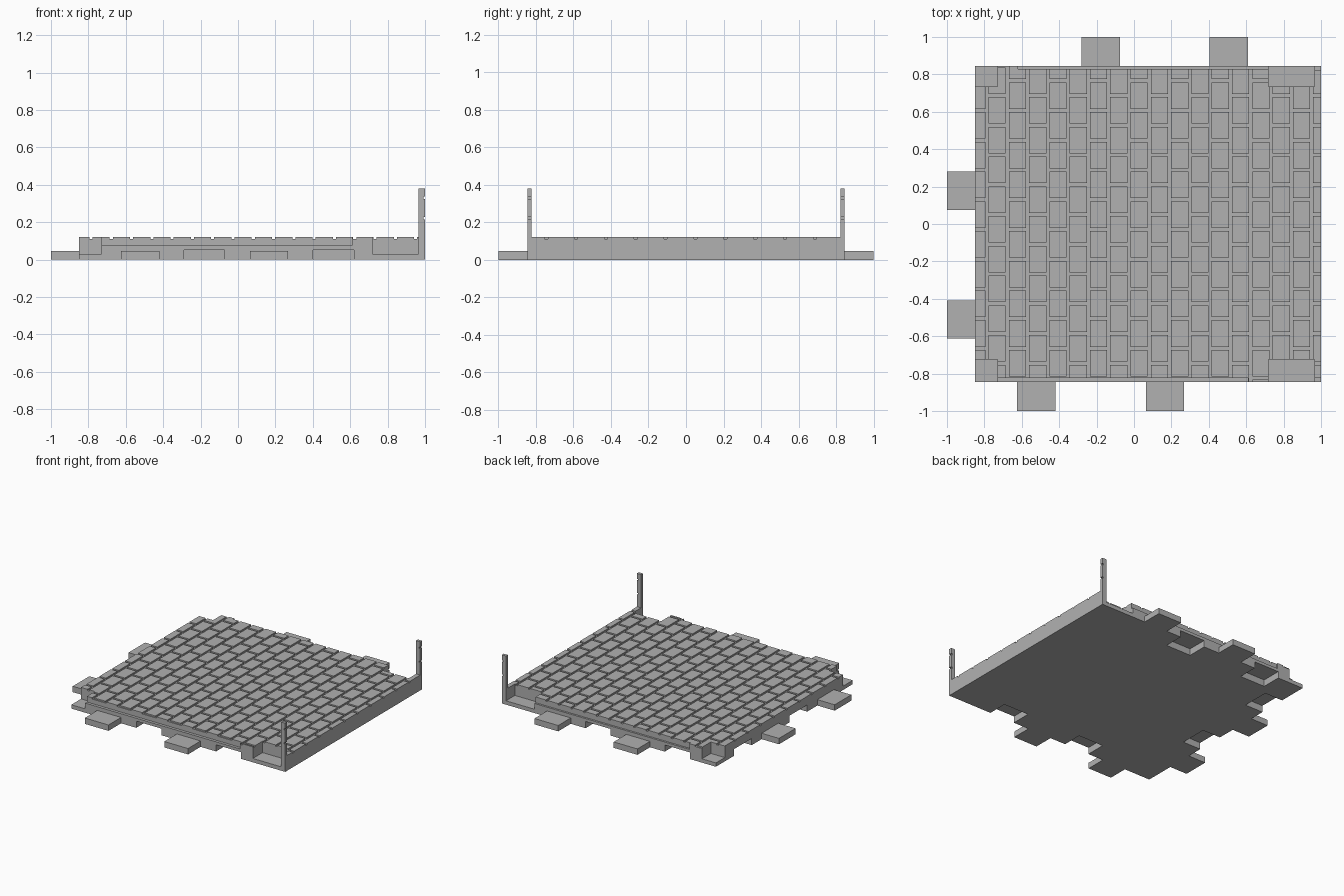
import bpy, bmesh, math

if "Cube" in bpy.data.objects:
    bpy.data.objects.remove(bpy.data.objects["Cube"])

stone = bpy.data.materials.new("grey stone")
stone.diffuse_color = (0.44, 0.44, 0.44, 1)
stone.use_nodes = True
stone.node_tree.nodes["Principled BSDF"].inputs["Base Color"].default_value = stone.diffuse_color


def boxes(name, items):
    """One object made of boxes given as (x0, x1, y0, y1, z0, z1)."""
    bm = bmesh.new()
    for x0, x1, y0, y1, z0, z1 in items:
        for v in bmesh.ops.create_cube(bm, size=1)["verts"]:
            v.co.x = x1 if v.co.x > 0 else x0
            v.co.y = y1 if v.co.y > 0 else y0
            v.co.z = z1 if v.co.z > 0 else z0
    me = bpy.data.meshes.new(name)
    bm.to_mesh(me)
    bm.free()
    me.materials.append(stone)
    ob = bpy.data.objects.new(name, me)
    bpy.context.collection.objects.link(ob)
    return ob


def combine(ob, other, operation):
    mod = ob.modifiers.new("combine", 'BOOLEAN')
    mod.operation, mod.object, mod.solver = operation, other, 'EXACT'
    bpy.context.view_layer.objects.active = ob
    bpy.ops.object.modifier_apply(modifier=mod.name)
    bpy.data.objects.remove(other)


L, R, F, B = -0.85, 1.0, -0.845, 0.845
GROOVE, TOP = 0.11, 0.12

# floor slab
floor = boxes("paved_floor", [(L, R, F, B, 0, GROOVE)])

# staggered paving bricks, clipped at the slab edge
W, PITCH_X, LEN, PITCH_Y = 0.092, 0.1085, 0.142, 0.159
bricks = []
for col in range(-1, 17):
    x0 = max(L, -0.778 + col * PITCH_X)
    x1 = min(R, -0.778 + col * PITCH_X + W)
    shift = PITCH_Y / 2 if col % 2 == 0 else 0
    for row in range(-11, 4):
        yc = 0.607 + PITCH_Y / 2 + shift + row * PITCH_Y
        y0, y1 = max(F, yc - LEN / 2), min(B, yc + LEN / 2)
        if y1 - y0 > 0.004:
            bricks.append((x0, x1, y0, y1, 0.09, TOP))
combine(floor, boxes("paving_bricks", bricks), 'UNION')

# corner recesses, open outward
corners = []
for y0, y1 in ((-1, -0.725), (0.735, 1)):
    corners += [(-1, -0.73, y0, y1, 0.03, 0.3), (0.72, 0.965, y0, y1, 0.03, 0.3)]
combine(floor, boxes("corner_cutter", corners), 'DIFFERENCE')

# ledges along the front and back edges
ledges = [(-0.76, 0.61, -1, -0.823, 0.075, 0.3),
          (-0.62, 0.75, 0.83, 1, 0.075, 0.3)]
combine(floor, boxes("ledge_cutter", ledges), 'DIFFERENCE')

# sockets that receive the neighbouring tabs
D = 0.155
sockets = [(x, x + 0.217, -1, F + D, -0.1, 0.052) for x in (-0.288, 0.402)]
sockets += [(x, x + 0.217, B - D, 1, -0.1, 0.052) for x in (-0.625, 0.06)]
sockets += [(-1.1, L + D, y, y + 0.217, -0.1, 0.052) for y in (-0.283, 0.402)]
combine(floor, boxes("socket_cutter", sockets), 'DIFFERENCE')

# connecting tabs
TAB = 0.205
boxes("front_tabs", [(x, x + TAB, -1, F, 0, 0.046) for x in (-0.625, 0.063)])
boxes("back_tabs", [(x, x + TAB, B, 1, 0, 0.046) for x in (-0.28, 0.405)])
boxes("left_tabs", [(-1, L, y, y + TAB, 0, 0.046) for y in (-0.613, 0.075)])

# corner posts with brick courses on the outer face
for name, y0, y1 in (("front_post", F, -0.822), ("back_post", 0.822, B)):
    post = boxes(name, [(0.965, R, y0, y1, 0.105, 0.38)])
    joints = [(0.991, 1.1, y0 - 0.1, y1 + 0.1, z, z + 0.012) for z in (0.215, 0.325)]
    combine(post, boxes("joint_cutter", joints), 'DIFFERENCE')
